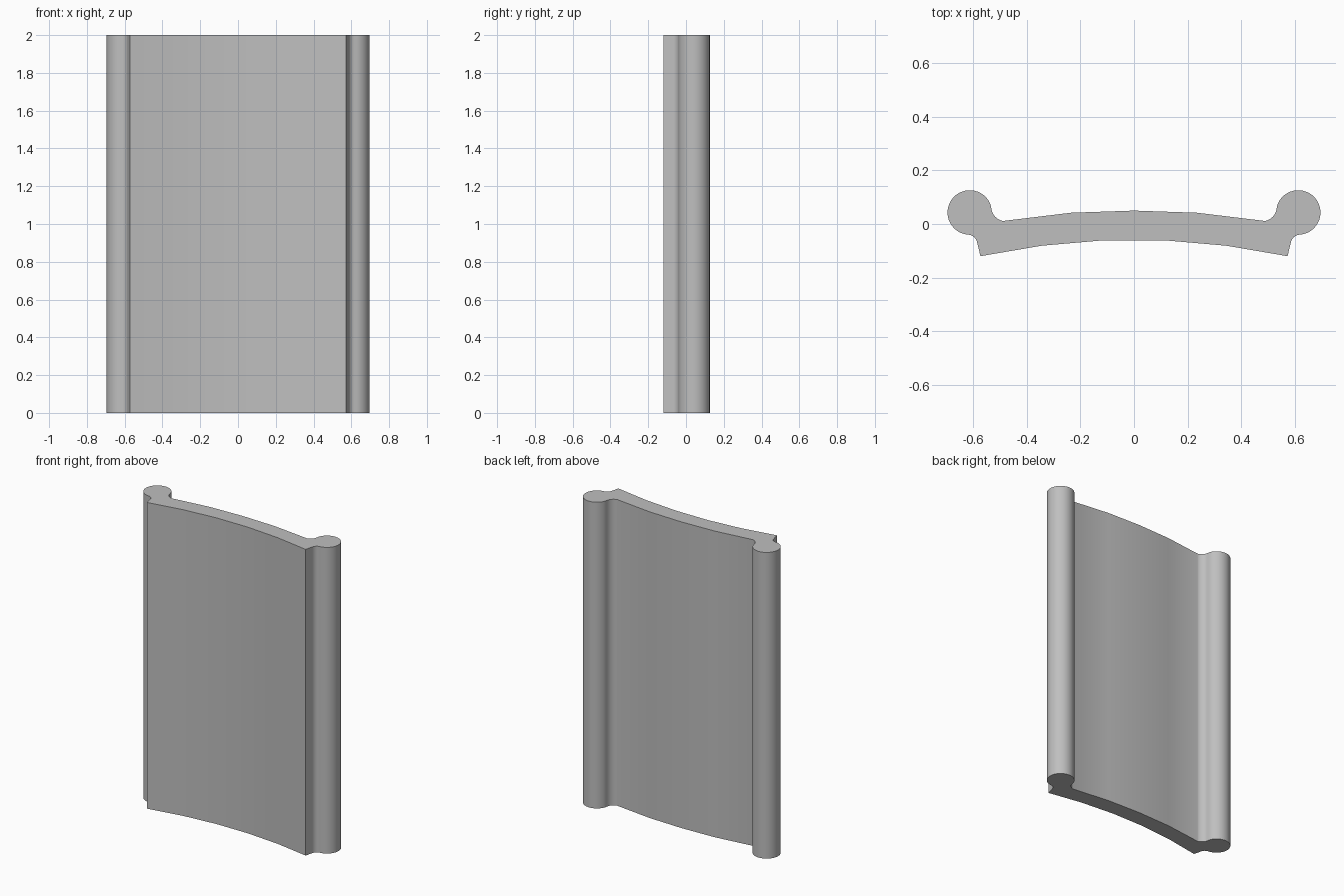
import bpy, bmesh
from math import cos, sin, radians

cube = bpy.data.objects.get("Cube")
if cube:
    bpy.data.objects.remove(cube, do_unlink=True)

HEIGHT = 2.0

grey = bpy.data.materials.new("plain grey")
grey.use_nodes = True
colour = (0.52, 0.52, 0.52, 1)
grey.diffuse_color = colour
grey.node_tree.nodes["Principled BSDF"].inputs["Base Color"].default_value = colour


def arc(cx, cy, r, start, end, steps):
    """Points along a circular arc, angles in degrees."""
    angles = [radians(start + (end - start) * i / steps) for i in range(steps + 1)]
    return [(cx + r * cos(a), cy + r * sin(a)) for a in angles]


# Half of the cross-section, from the middle of the back round to the front
half = [(0.235, 0.042)]                                  # bowed back face
half += arc(0.478, 0.065, 0.055, -78, -9, 8)             # hollow beside the bead
half += arc(0.613, 0.043, 0.083, 171, -88, 30)[1:]       # round edge bead
half += arc(0.620, -0.075, 0.035, 95, 170, 8)[1:]        # small hollow under it
half += [(0.573, -0.12), (0.345, -0.081), (0.115, -0.061)]  # bowed front face

# Mirror the half to close the outline
outline = [(0, 0.05)] + half + [(-x, y) for x, y in reversed(half)]

# Extrude the outline upwards
bm = bmesh.new()
base = bm.faces.new([bm.verts.new((x, y, 0)) for x, y in outline])
top = bmesh.ops.extrude_face_region(bm, geom=[base], use_keep_orig=True)["geom"]
bmesh.ops.translate(bm, vec=(0, 0, HEIGHT),
                    verts=[v for v in top if isinstance(v, bmesh.types.BMVert)])
bmesh.ops.recalc_face_normals(bm, faces=bm.faces)
mesh = bpy.data.meshes.new("curved_panel")
bm.to_mesh(mesh)
bm.free()
mesh.materials.append(grey)

panel = bpy.data.objects.new("curved_panel", mesh)
bpy.context.collection.objects.link(panel)
bpy.context.view_layer.objects.active = panel
panel.select_set(True)
bpy.ops.object.shade_smooth_by_angle(angle=radians(30))
